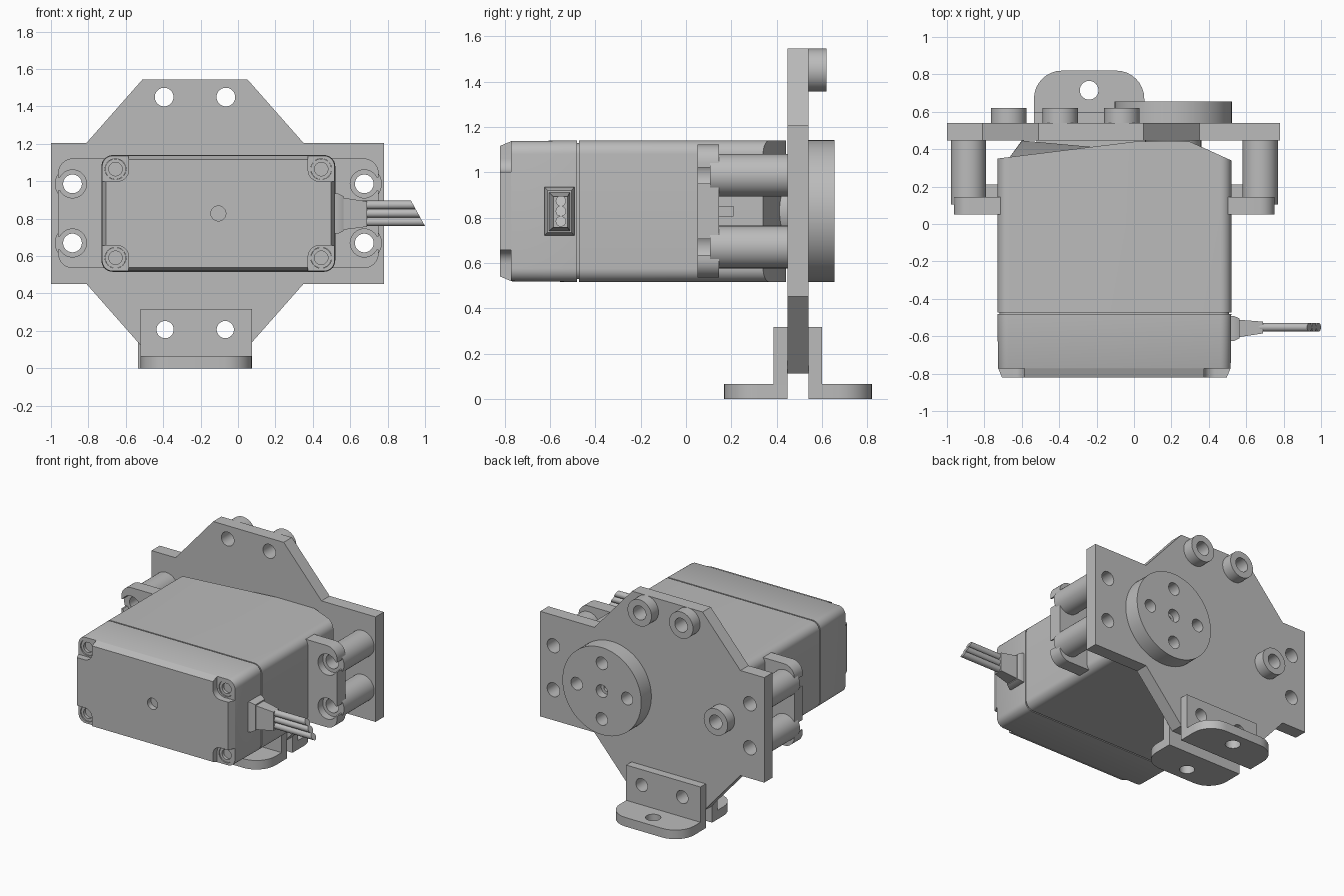
import bpy, bmesh, math
from mathutils import Vector

cube = bpy.data.objects.get("Cube")
if cube:
    bpy.data.objects.remove(cube)

GREY = (0.5, 0.5, 0.5, 1)
grey = bpy.data.materials.new("grey")
grey.use_nodes = True
grey.diffuse_color = GREY
grey.node_tree.nodes["Principled BSDF"].inputs["Base Color"].default_value = GREY

MAP = {"x": lambda t, u, v: (t, u, v),
       "y": lambda t, u, v: (u, t, v),
       "z": lambda t, u, v: (u, v, t)}


def circle(u, v, r, n=40):
    return [(u + r * math.cos(2 * math.pi * i / n), v + r * math.sin(2 * math.pi * i / n))
            for i in range(n)]


def rect(u0, u1, v0, v1, radii=(0, 0, 0, 0), steps=8):
    """Rectangle with one radius per corner, counter-clockwise from (u0, v0)."""
    corners = [Vector(p) for p in ((u0, v0), (u1, v0), (u1, v1), (u0, v1))]
    out = []
    for i, p in enumerate(corners):
        r = radii[i]
        if not r:
            out.append(tuple(p))
            continue
        a = (corners[i - 1] - p).normalized()
        b = (corners[(i + 1) % 4] - p).normalized()
        c = p + r * (a + b)
        for k in range(steps + 1):
            t = math.pi / 2 * k / steps
            out.append(tuple(c - r * (b * math.cos(t) + a * math.sin(t))))
    return out


def loft(axis, *rings):
    """Closed solid through rings of (position along axis, outline)."""
    return axis, rings


def prism(axis, a, b, outline):
    return loft(axis, (a, outline), (b, outline))


def part(name, solids, cuts=(), planes=()):
    bm = bmesh.new()
    for axis, rings in solids:
        loops = [[bm.verts.new(MAP[axis](t, u, v)) for u, v in pts] for t, pts in rings]
        faces = [bm.faces.new(loops[0]), bm.faces.new(loops[-1][::-1])]
        for p, q in zip(loops, loops[1:]):
            n = len(p)
            faces += [bm.faces.new((p[i], q[i], q[(i + 1) % n], p[(i + 1) % n])) for i in range(n)]
        bmesh.ops.recalc_face_normals(bm, faces=faces)
    # trim away everything on the positive side of each plane
    for co, no in planes:
        res = bmesh.ops.bisect_plane(bm, geom=bm.verts[:] + bm.edges[:] + bm.faces[:],
                                     plane_co=co, plane_no=no, clear_outer=True)
        edges = [e for e in res["geom_cut"] if isinstance(e, bmesh.types.BMEdge)]
        bmesh.ops.contextual_create(bm, geom=edges)
        bmesh.ops.recalc_face_normals(bm, faces=bm.faces)
    mesh = bpy.data.meshes.new(name)
    bm.to_mesh(mesh)
    bm.free()
    ob = bpy.data.objects.new(name, mesh)
    bpy.context.scene.collection.objects.link(ob)
    mesh.materials.append(grey)
    if cuts:
        cutter = part(name + "_cutter", cuts)
        cutter.hide_render = True
        mod = ob.modifiers.new("holes", "BOOLEAN")
        mod.operation, mod.solver, mod.use_self = "DIFFERENCE", "EXACT", True
        mod.object = cutter
        bpy.context.view_layer.update()
        dg = bpy.context.evaluated_depsgraph_get()
        cut_mesh = bpy.data.meshes.new_from_object(ob.evaluated_get(dg))
        ob.modifiers.clear()
        ob.data = cut_mesh
        bpy.data.objects.remove(cutter)
    ob.data.shade_smooth()
    ob.data.set_sharp_from_angle(angle=math.radians(28))
    return ob


def holes(axis, a, b, r, centres):
    return [prism(axis, a, b, circle(u, v, r)) for u, v in centres]


MX, MZ = -0.105, 0.828          # centre of the motor
posts = [(MX + sx * 0.78, MZ + sz * 0.158) for sx in (-1, 1) for sz in (-1, 1)]
top_holes = [(-0.395, 1.45), (-0.065, 1.45)]
low_holes = [(-0.39, 0.207), (-0.068, 0.207)]
side_hole = (-0.67, MZ)
HORN = (0.21, MZ)

# Mounting plate: symmetric top and bottom
upper = [(0.78, 1.205), (0.35, 1.205), (0.05, 1.545), (-0.51, 1.545), (-0.81, 1.205), (-1, 1.205)]
outline = upper + [(x, 2 * MZ - z) for x, z in reversed(upper)]
part("mounting_plate", [prism("y", 0.447, 0.54, outline)],
     holes("y", 0.4, 0.6, 0.05, posts + top_holes + low_holes + [side_hole]))

# Spacers on the back of the plate
for i, c in enumerate(top_holes + [side_hole]):
    part(f"spacer_{i + 1}", [prism("y", 0.54, 0.62, circle(*c, 0.095))],
         holes("y", 0.5, 0.7, 0.05, [c]))

# Standoffs between flange and plate
for i, c in enumerate(posts):
    part(f"standoff_{i + 1}", [prism("y", 0.105, 0.447, circle(*c, 0.094))],
         holes("y", 0, 0.5, 0.05, [c]))

# Output disc with its shaft
cross = [(HORN[0] + dx, HORN[1] + dz) for dx, dz in ((0.2, 0), (-0.2, 0), (0, 0.2), (0, -0.2))]
part("output_disc", [prism("y", 0.54, 0.655, circle(*HORN, 0.313, 72))],
     holes("y", 0.545, 0.7, 0.045, cross + [HORN]))
part("disc_screw", [prism("y", 0.54, 0.6, circle(*HORN, 0.044))],
     holes("y", 0.56, 0.7, 0.022, [HORN]))
part("output_shaft", [prism("y", 0.4, 0.45, circle(*HORN, 0.15))])


# Angle brackets on both sides of the plate
def bracket(name, x0, x1, inner, s):
    r = 0.15
    y0, y1 = sorted((inner, inner + s * 0.28))
    t0, t1 = sorted((inner, inner + s * 0.06))
    radii = (0, 0, r, r) if s > 0 else (r, r, 0, 0)
    part(name, [prism("z", 0, 0.065, rect(x0, x1, y0, y1, radii)),
                prism("y", t0, t1, rect(x0, x1, 0.065, 0.318))],
         holes("y", t0 - 0.05, t1 + 0.05, 0.046, low_holes)
         + holes("z", -0.1, 0.2, 0.05, [((x0 + x1) / 2, inner + s * 0.175)]))


bracket("back_bracket", -0.535, 0.055, 0.54, 1)
bracket("front_bracket", -0.52, 0.075, 0.447, -1)


# Motor housing
def body(inset, hx=0.625, hz=0.312, r=0.06):
    return rect(MX - hx + inset, MX + hx - inset, MZ - hz + inset, MZ + hz - inset,
                (r - inset,) * 4)


corners = [(sx, sz) for sx in (-1, 1) for sz in (-1, 1)]
screws = [(MX + sx * 0.55, MZ + sz * 0.237) for sx, sz in corners]
pockets = []
for sx, sz in corners:
    cx, cz = MX + sx * 0.625, MZ + sz * 0.312
    pockets.append(prism("y", -0.9, -0.772,
                         rect(cx - 0.145, cx + 0.145, cz - 0.14, cz + 0.14, (0.06,) * 4)))
part("rear_cover", [loft("y", (-0.82, body(0.024)), (-0.77, body(0.003)), (-0.481, body(0)))],
     pockets + holes("y", -0.9, -0.78, 0.04, [(MX, MZ)])
     + holes("y", -0.78, -0.735, 0.056, screws))
for i, c in enumerate(screws):
    part(f"cover_screw_{i + 1}", [prism("y", -0.765, -0.73, circle(*c, 0.055))],
         holes("y", -0.8, -0.745, 0.036, [c]))
part("housing",
     [loft("y", (-0.49, body(0.012)), (-0.472, body(0.012)), (-0.472, body(0)), (0.44, body(0)))],
     planes=[((0.3, 0.44, 0), (0.1, 0.22, 0)), ((0, 0.44, 0), (-0.09, 0.73, 0))])
part("gear_cover", [loft("y", (0.3, body(0.06)), (0.35, body(0.06)),
                         (0.446, rect(-0.6, 0.38, 0.59, 1.066, (0.03,) * 4)))],
     planes=[((0.33, 0.44, 0), (0.1, 0.22, 0))])

# Flange with open screw slots
slots = []
for i, (x, z) in enumerate(posts):
    s = -1 if x < MX else 1
    a, b = sorted((x, x + s * 0.2))
    slots.append(prism("y", 0, 0.2, rect(a, b, z - 0.035, z + 0.035)))
for s, name in ((-1, "right_flange"), (1, "left_flange")):
    a, b = sorted((MX + s * 0.6, MX + s * 0.857))
    radii = (0.08, 0, 0, 0.08) if s < 0 else (0, 0.08, 0.08, 0)
    part(name, [prism("y", 0.05, 0.145, rect(a, b, 0.535, 1.122, radii))],
         holes("y", 0, 0.2, 0.075, posts) + slots)
    a, b = sorted((MX + s * 0.6, MX + s * 0.685))
    part(name + "_rib", [prism("y", 0.14, 0.21, rect(a, b, MZ - 0.023, MZ + 0.023))])

# Cable grommet and wires
part("grommet", [
    loft("x", (0.5, rect(-0.625, -0.492, 0.72, 0.935)), (0.535, rect(-0.625, -0.492, 0.72, 0.935)),
         (0.565, rect(-0.61, -0.505, 0.735, 0.92))),
    loft("x", (0.56, rect(-0.605, -0.512, 0.74, 0.912)), (0.69, rect(-0.585, -0.522, 0.757, 0.892)))])
for i in range(3):
    z = 0.783 + 0.045 * i
    wire = part(f"wire_{i + 1}", [prism("x", 0.66, 1, circle(-0.552, z, 0.023, 20))])
    for v in wire.data.vertices:
        if v.co.x > 0.9:                # slanted cut ends
            v.co.x -= (v.co.z - 0.76) * 0.55
